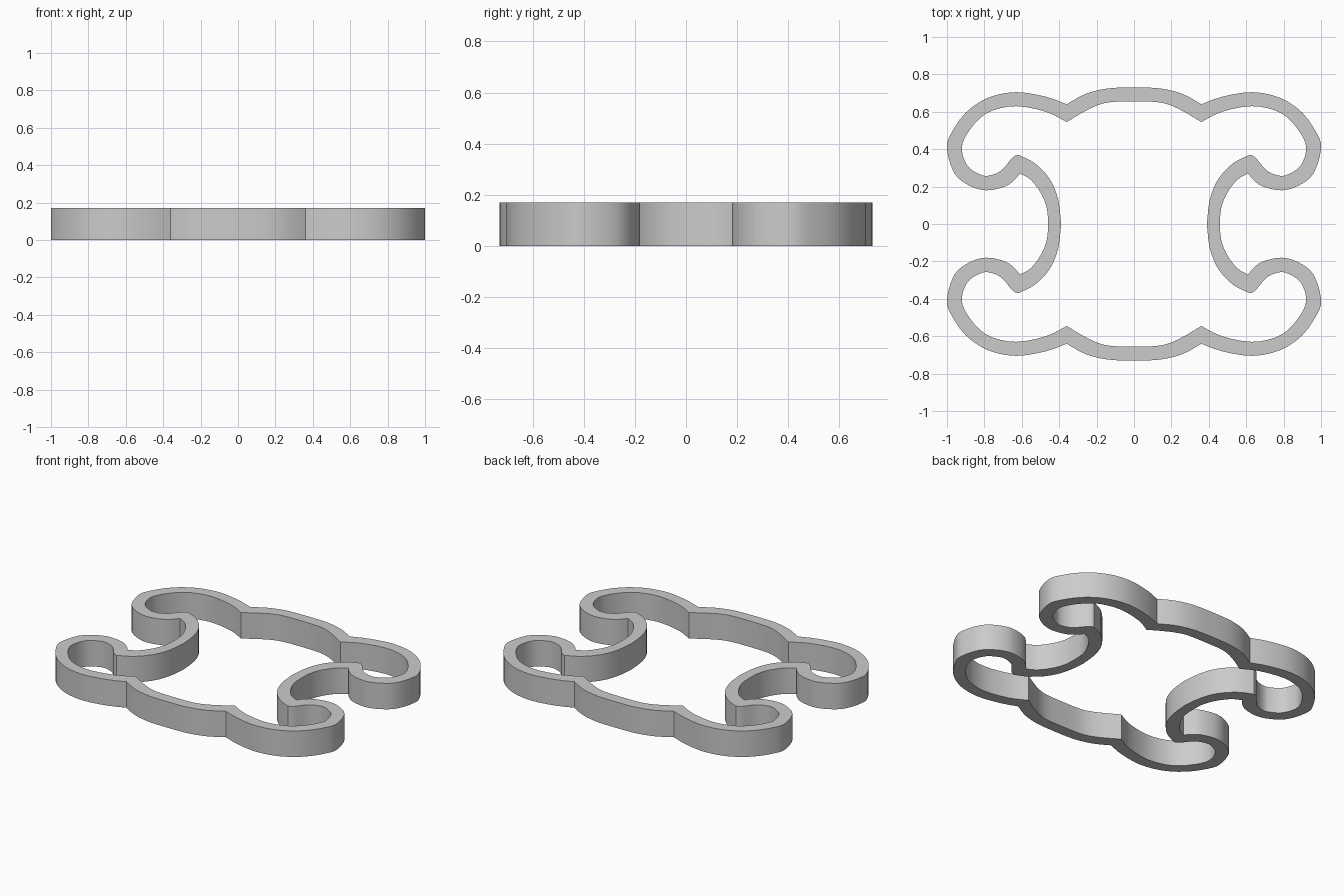
import bpy
import bmesh
from mathutils import Vector

HEIGHT = 0.17
STEPS = 3

cube = bpy.data.objects.get("Cube")
if cube:
    bpy.data.objects.remove(cube, do_unlink=True)


def smooth_path(points):
    """Catmull-Rom samples through the points, without the last one."""
    pts = [Vector(p) for p in points]
    pts = [pts[0]] + pts + [pts[-1]]
    path = []
    for a, b, c, d in zip(pts, pts[1:], pts[2:], pts[3:]):
        for i in range(STEPS):
            t = i / STEPS
            path.append(b + ((c - a) * t + (2 * a - 5 * b + 4 * c - d) * t ** 2
                             + (3 * b - a - 3 * c + d) * t ** 3) / 2)
    return path


def closed_ring(segments):
    """Join one quarter's arcs and mirror them into a closed loop."""
    quarter = []
    for segment in segments:
        quarter += smooth_path(segment)
    quarter.append(Vector(segments[-1][-1]))
    half = quarter + [Vector((p.x, -p.y)) for p in reversed(quarter[:-1])]
    return half + [Vector((-p.x, p.y)) for p in reversed(half[1:-1])]


# One quarter of each wall face: end arc, corner lobe, waist arc
outer = closed_ring([
    [(0, .73), (.14, .725), (.26, .695), (.36, .64)],
    [(.36, .64), (.47, .68), (.63, .705), (.78, .675), (.9, .595), (.98, .48),
     (1, .4), (.96, .27), (.88, .205), (.79, .18), (.69, .2), (.64, .235), (.61, .27)],
    [(.61, .27), (.55, .235), (.495, .16), (.465, .08), (.46, 0)],
])
inner = closed_ring([
    [(0, .655), (.14, .65), (.24, .615), (.36, .545)],
    [(.36, .545), (.47, .6), (.63, .63), (.76, .605), (.84, .55), (.905, .46),
     (.92, .39), (.89, .31), (.83, .268), (.78, .258), (.71, .285), (.65, .355), (.62, .37)],
    [(.62, .37), (.53, .325), (.45, .24), (.405, .13), (.39, 0)],
])

# Wall band built as a closed strip with four faces per step
bm = bmesh.new()
rings = [[bm.verts.new((p.x, p.y, z)) for p in loop]
         for loop, z in ((outer, 0), (outer, HEIGHT), (inner, HEIGHT), (inner, 0))]
count = len(outer)
for k in range(4):
    a, b = rings[k], rings[(k + 1) % 4]
    for i in range(count):
        j = (i + 1) % count
        bm.faces.new((a[i], a[j], b[j], b[i]))
bmesh.ops.recalc_face_normals(bm, faces=bm.faces)
mesh = bpy.data.meshes.new("outline_wall")
bm.to_mesh(mesh)
bm.free()

wall = bpy.data.objects.new("outline_wall", mesh)
bpy.context.collection.objects.link(wall)

# Plain grey material
grey = bpy.data.materials.new("plain grey")
grey.use_nodes = True
colour = (0.6, 0.6, 0.6, 1)
grey.diffuse_color = colour
grey.node_tree.nodes["Principled BSDF"].inputs["Base Color"].default_value = colour
mesh.materials.append(grey)

# Rounded walls with crisp rims and notches
bpy.ops.object.select_all(action="DESELECT")
wall.select_set(True)
bpy.context.view_layer.objects.active = wall
bpy.ops.object.shade_smooth_by_angle(angle=0.6)
